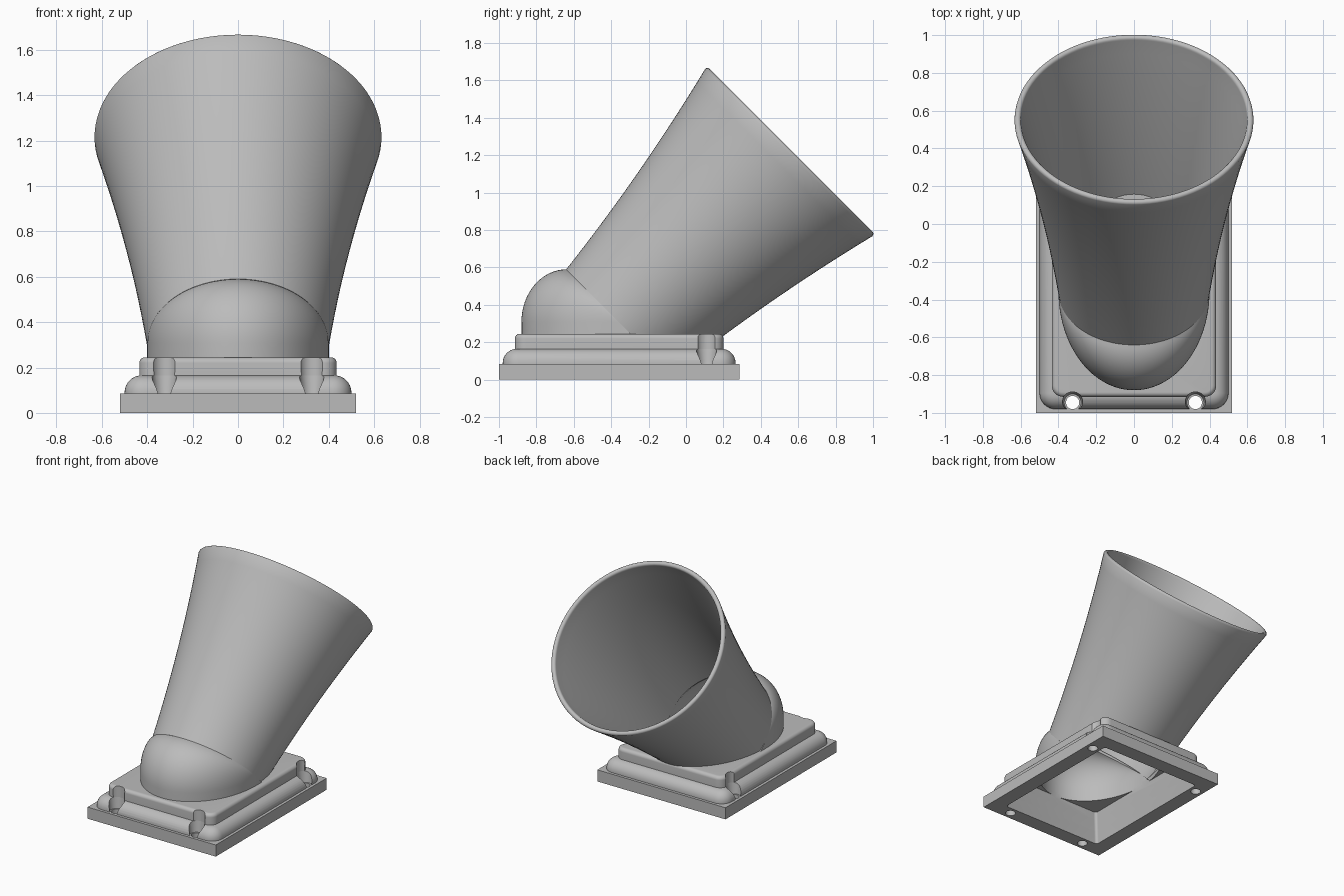
import bpy, bmesh, math
from mathutils import Vector

if "Cube" in bpy.data.objects:
    bpy.data.objects.remove(bpy.data.objects["Cube"])

grey = bpy.data.materials.new("light_grey")
grey.diffuse_color = (0.5, 0.5, 0.5, 1)
grey.use_nodes = True
grey.node_tree.nodes["Principled BSDF"].inputs["Base Color"].default_value = grey.diffuse_color

CY = -0.3575               # centre of the base along y
HX, HY = 0.52, 0.6425      # half size of the base plate


def finish(name, bm, smooth=True):
    bmesh.ops.remove_doubles(bm, verts=bm.verts, dist=1e-5)
    bmesh.ops.recalc_face_normals(bm, faces=bm.faces)
    me = bpy.data.meshes.new(name)
    bm.to_mesh(me)
    bm.free()
    ob = bpy.data.objects.new(name, me)
    bpy.context.collection.objects.link(ob)
    me.materials.append(grey)
    if smooth:
        shade(ob)
    return ob


def activate(ob):
    bpy.ops.object.select_all(action='DESELECT')
    ob.select_set(True)
    bpy.context.view_layer.objects.active = ob


def shade(ob):
    activate(ob)
    bpy.ops.object.shade_smooth_by_angle(angle=math.radians(35))


def apply(ob, mod):
    activate(ob)
    bpy.ops.object.modifier_apply(modifier=mod.name)


def loft(bm, rings, closed=True, caps=False):
    vs = [[bm.verts.new(p) for p in r] for r in rings]
    n = len(vs[0])
    for a, b in zip(vs, vs[1:]):
        for i in range(n if closed else n - 1):
            j = (i + 1) % n
            bm.faces.new((a[i], a[j], b[j], b[i]))
    if caps:
        bm.faces.new(vs[0])
        bm.faces.new(vs[-1])


def rounded_rect(inset, z, radius, seg=8):
    """Rounded rectangle following the base outline."""
    pts = []
    hx, hy = HX - inset - radius, HY - inset - radius
    for k, (sx, sy) in enumerate(((1, 1), (-1, 1), (-1, -1), (1, -1))):
        for i in range(seg + 1):
            a = math.pi / 2 * (k + i / seg)
            pts.append((sx * hx + radius * math.cos(a),
                        CY + sy * hy + radius * math.sin(a), z))
    return pts


def tier(name, inset, z0, z1, radius, fillet):
    """Rounded slab with a quarter-round upper edge."""
    rings = [rounded_rect(inset, z0, radius)]
    for i in range(9):
        a = math.pi / 2 * i / 8
        d = fillet * (1 - math.cos(a))
        rings.append(rounded_rect(inset + d, z1 - fillet + fillet * math.sin(a), radius - d))
    bm = bmesh.new()
    loft(bm, rings, caps=True)
    return finish(name, bm, False)


def lathe_cutter(name, x, y, profile, sx=1, sy=1, n=32):
    rings = [[(x + sx * r * math.cos(2 * math.pi * i / n),
               y + sy * r * math.sin(2 * math.pi * i / n), z) for i in range(n)]
             for r, z in profile]
    bm = bmesh.new()
    loft(bm, rings, caps=True)
    return finish(name, bm, False)


# Stepped base: flat plate, rounded cushion, deck
bm = bmesh.new()
bmesh.ops.create_cube(bm, size=1)
for v in bm.verts:
    v.co = (v.co.x * 2 * HX, CY + v.co.y * 2 * HY, (v.co.z + 0.5) * 0.085)
plate = finish("base_plate", bm, False)
cushion = tier("base_cushion", 0.02, 0.085, 0.165, 0.085, 0.075)
deck = tier("base_deck", 0.085, 0.165, 0.245, 0.06, 0.025)

# Cutters: underside hollow, deck opening, bolt holes and bolt notches
bm = bmesh.new()
loft(bm, [rounded_rect(i, z, 0.02) for i, z in ((0.105, -0.05), (0.11, 0.0), (0.155, 0.215))], caps=True)
hollow = finish("hollow_cutter", bm, False)
opening = lathe_cutter("opening_cutter", 0, CY, ((1, 0.1), (1, 0.4)), 0.37, 0.49, 96)
bolts = [(s * 0.325, -0.945) for s in (1, -1)] + [(s * 0.465, 0.11) for s in (1, -1)]
holes = [lathe_cutter("hole_cutter", x, y, ((0.035, -0.1), (0.035, 0.2))) for x, y in bolts]
notches = [lathe_cutter("notch_cutter", x, y, ((0.043, 0.07), (0.055, 0.165), (0.057, 0.3)))
           for x, y in bolts]
for ob, cutters in ((plate, [hollow] + holes), (cushion, [hollow] + notches),
                    (deck, [hollow, opening] + notches)):
    for c in cutters:
        m = ob.modifiers.new("cut", 'BOOLEAN')
        m.object, m.operation, m.solver = c, 'DIFFERENCE', 'EXACT'
        apply(ob, m)
    shade(ob)
for c in [hollow, opening] + holes + notches:
    bpy.data.objects.remove(c)

# Flared tube, tilted 45 degrees, with a rounded lip
origin = Vector((0, CY, 0.3075))
axis = Vector((0, 1, 1)).normalized()
up = Vector((0, -1, 1)).normalized()
LEN, WALL = 1.30, 0.034


def radius_at(t):
    return 0.4 + 0.117 * t + 0.05 * t * t


ts = [(LEN - WALL / 2) * i / 16 for i in range(17)]
profile = [(radius_at(t), t) for t in ts]
rim = radius_at(ts[-1]) - WALL / 2
for i in range(1, 8):
    a = math.pi * i / 8
    profile.append((rim + WALL / 2 * math.cos(a), ts[-1] + WALL / 2 * math.sin(a)))
profile += [(radius_at(t) - WALL, t) for t in reversed(ts)]
N = 96
rings = [[origin + axis * t + up * (r * math.sin(2 * math.pi * i / N))
          + Vector((r * math.cos(2 * math.pi * i / N), 0, 0)) for i in range(N)]
         for r, t in profile + profile[:1]]
bm = bmesh.new()
loft(bm, rings)
bmesh.ops.remove_doubles(bm, verts=bm.verts, dist=1e-5)
cut = bmesh.ops.bisect_plane(bm, geom=bm.verts[:] + bm.edges[:] + bm.faces[:],
                             plane_co=(0, 0, 0.225), plane_no=(0, 0, -1), clear_outer=True)
finish("flared_tube", bm)


# Rounded elbow behind the tube: half ellipses swung about the tube centre
def half_ellipse(y, z, drop=0.0):
    reach = Vector((0, y, z)) - origin
    return [origin + reach * math.sin(math.pi * i / 48)
            + Vector((0.4 * math.cos(math.pi * i / 48), 0, -drop)) for i in range(49)]


rings = [half_ellipse(-0.64, 0.59)]
for i in range(1, 17):
    a = math.pi / 2 * i / 16
    rings.append(half_ellipse(-0.64 - 0.24 * math.sin(a), 0.3075 + 0.2825 * math.cos(a)))
rings.append(half_ellipse(-0.88, 0.3075, 0.0825))
bm = bmesh.new()
loft(bm, rings, closed=False)
# side webs closing the wedge down to the deck
for s in (1, -1):
    web = [(0.4 * s, CY, 0.3075), (0.4 * s, CY, 0.225), (0.4 * s, CY + 0.0825, 0.225)]
    bm.faces.new([bm.verts.new(p) for p in web])
elbow = finish("elbow_dome", bm, False)
# make the shell face outward, then thicken it inward
bm = bmesh.new()
bm.from_mesh(elbow.data)
mid = Vector((0, CY, 0.25))
if sum((f.calc_center_median() - mid).dot(f.normal) * f.calc_area() for f in bm.faces) < 0:
    bmesh.ops.reverse_faces(bm, faces=bm.faces)
bm.to_mesh(elbow.data)
bm.free()
solid = elbow.modifiers.new("wall", 'SOLIDIFY')
solid.thickness, solid.offset = 0.03, -1
apply(elbow, solid)
shade(elbow)
